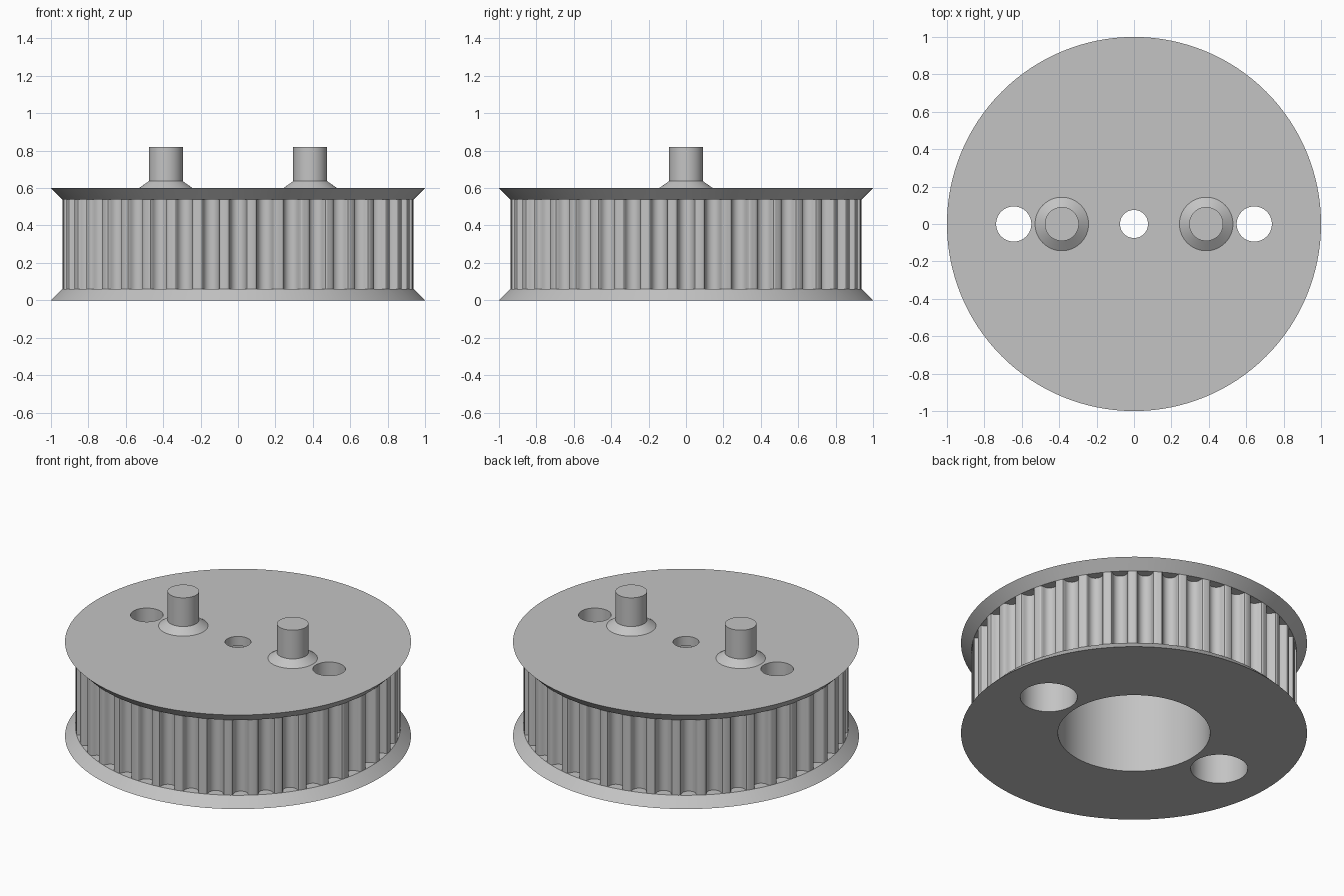
import bpy, bmesh
from math import sin, cos, pi, radians, sqrt

old = bpy.data.objects.get("Cube")
if old:
    bpy.data.objects.remove(old, do_unlink=True)

grey = bpy.data.materials.new("plain_grey")
grey.use_nodes = True
colour = (0.55, 0.55, 0.55, 1)
grey.diffuse_color = colour
grey.node_tree.nodes["Principled BSDF"].inputs["Base Color"].default_value = colour

HEIGHT, RIM, TEETH = 0.6, 0.06, 40
TOOTH_R = 1 - RIM


def make_object(name, bm):
    bmesh.ops.recalc_face_normals(bm, faces=bm.faces)
    mesh = bpy.data.meshes.new(name)
    bm.to_mesh(mesh)
    bm.free()
    mesh.materials.append(grey)
    obj = bpy.data.objects.new(name, mesh)
    bpy.context.collection.objects.link(obj)
    return obj


def lathe(name, profile, x=0, steps=96):
    """Closed solid turned from (radius, z) pairs, capped at both ends."""
    bm = bmesh.new()
    rings = [[bm.verts.new((x + r * cos(2 * pi * i / steps), r * sin(2 * pi * i / steps), z))
              for i in range(steps)] for r, z in profile]
    for low, high in zip(rings, rings[1:]):
        for i in range(steps):
            j = (i + 1) % steps
            bm.faces.new((low[i], low[j], high[j], high[i]))
    bm.faces.new(rings[0])
    bm.faces.new(rings[-1])
    return make_object(name, bm)


def extrude_outline(name, points, z0, z1):
    bm = bmesh.new()
    face = bm.faces.new([bm.verts.new((x, y, z0)) for x, y in points])
    top = bmesh.ops.extrude_face_region(bm, geom=[face])
    verts = [v for v in top["geom"] if isinstance(v, bmesh.types.BMVert)]
    bmesh.ops.translate(bm, verts=verts, vec=(0, 0, z1 - z0))
    return make_object(name, bm)


def combine(target, tool, operation):
    mod = target.modifiers.new(operation.lower(), "BOOLEAN")
    mod.operation, mod.solver, mod.object = operation, "EXACT", tool
    bpy.context.view_layer.objects.active = target
    bpy.ops.object.modifier_apply(modifier=mod.name)
    bpy.data.objects.remove(tool, do_unlink=True)


def finish(obj):
    bpy.ops.object.select_all(action="DESELECT")
    obj.select_set(True)
    bpy.context.view_layer.objects.active = obj
    bpy.ops.object.shade_smooth_by_angle(angle=radians(30))


# Belt groove: flared lip running into a round bottom, as (half width, depth)
half = [(0.056, 0), (0.049, 0.003), (0.045, 0.009)]
half += [(0.042 * cos(a), 0.0145 + 0.042 * sin(a)) for a in (radians(d) for d in range(10, 90, 16))]
groove = [(-w, d) for w, d in half] + [(0, 0.0565)] + [(w, d) for w, d in reversed(half)]
chord = sqrt(TOOTH_R ** 2 - half[0][0] ** 2)
outline = []
for n in range(TEETH):
    a = 2 * pi * n / TEETH
    for w, d in groove:
        r = chord - d
        outline.append((r * cos(a) - w * sin(a), r * sin(a) + w * cos(a)))

# Toothed body with a sloping rim at each end
pulley = extrude_outline("pulley", outline, RIM / 2, HEIGHT - RIM / 2)
combine(pulley, lathe("lower_rim", [(1, 0), (TOOTH_R, RIM)], steps=128), "UNION")
combine(pulley, lathe("upper_rim", [(TOOTH_R, HEIGHT - RIM), (1, HEIGHT)], steps=128), "UNION")

# Wide bore from below, small centre hole, stepped screw holes
combine(pulley, lathe("bore", [(0.44, -0.1), (0.44, HEIGHT - RIM)]), "DIFFERENCE")
combine(pulley, lathe("centre_hole", [(0.075, 0.4), (0.075, 0.7)], steps=48), "DIFFERENCE")
for x in (-0.643, 0.643):
    step = [(0.165, -0.1), (0.165, 0.36), (0.094, 0.36), (0.094, 0.7)]
    combine(pulley, lathe("screw_hole", step, x, 64), "DIFFERENCE")
finish(pulley)

# Drive pins with conical feet
for side, x in (("left", 0.386), ("right", -0.386)):
    foot = [(0.143, HEIGHT - 0.01), (0.143, HEIGHT), (0.091, 0.637), (0.091, 0.82)]
    finish(lathe(side + "_pin", foot, x, 64))
